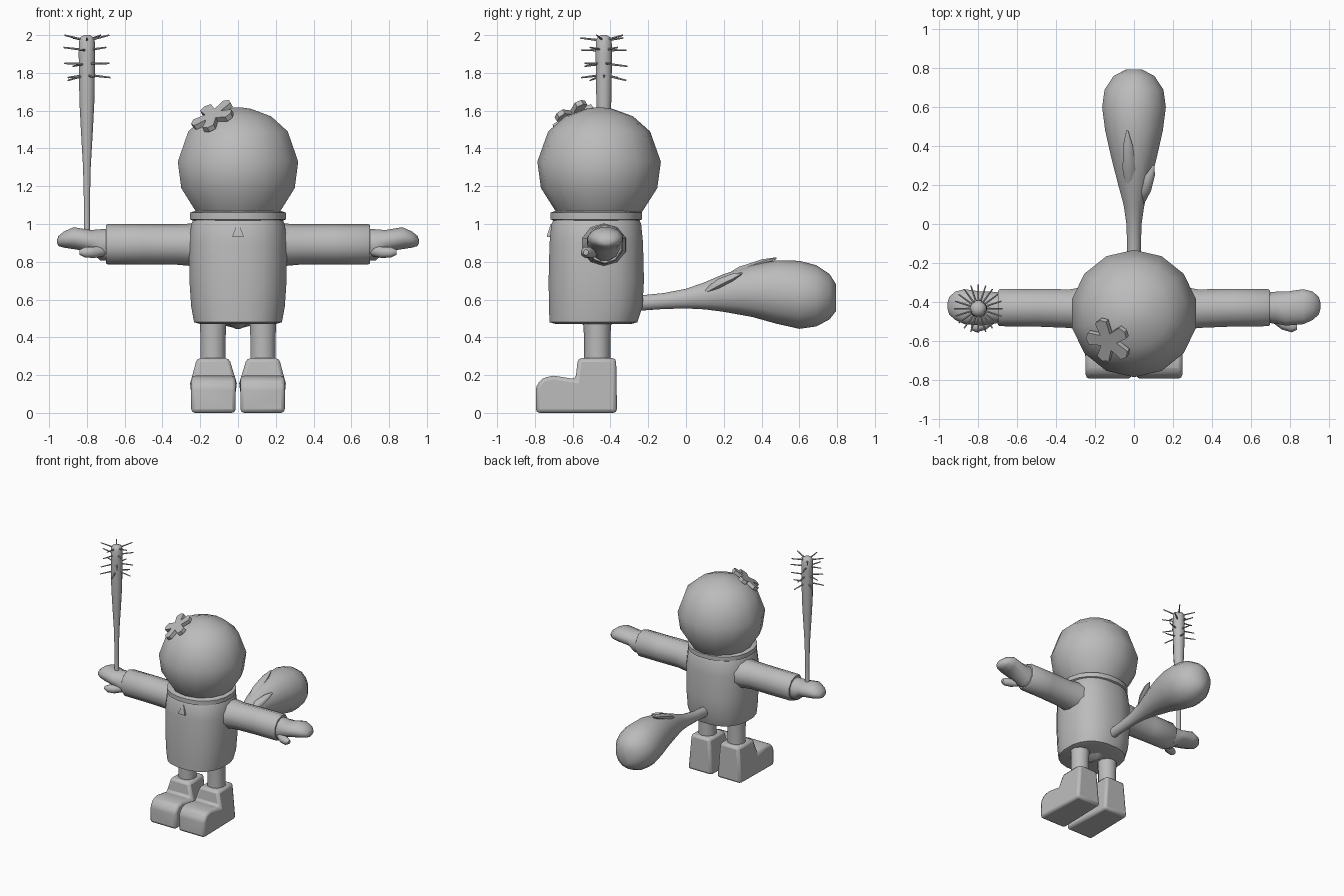
import bpy, bmesh, math
from mathutils import Vector, Matrix

cube = bpy.data.objects.get("Cube")
if cube:
    bpy.data.objects.remove(cube, do_unlink=True)

GREY = (0.5, 0.5, 0.5, 1)
mat = bpy.data.materials.new("plain grey")
mat.use_nodes = True
mat.diffuse_color = GREY
mat.node_tree.nodes["Principled BSDF"].inputs["Base Color"].default_value = GREY


def finish(name, bm, angle=50, mirror=False, bevel=0):
    """Turn a bmesh into a shaded object with the shared material."""
    bmesh.ops.recalc_face_normals(bm, faces=bm.faces)
    me = bpy.data.meshes.new(name)
    bm.to_mesh(me)
    bm.free()
    me.materials.append(mat)
    me.shade_smooth()
    me.set_sharp_from_angle(angle=math.radians(angle))
    ob = bpy.data.objects.new(name, me)
    bpy.context.scene.collection.objects.link(ob)
    if bevel:
        mod = ob.modifiers.new("Bevel", "BEVEL")
        mod.width = bevel
        mod.segments = 2
    if mirror:
        ob.modifiers.new("Mirror", "MIRROR").use_mirror_merge = False
    return ob


def loft(name, axis, rings, sides=14, power=2, **kw):
    """Skin rings (t, c1, c2, r1, r2) placed along an axis."""
    bm = bmesh.new()
    loops = []
    for t, c1, c2, r1, r2 in rings:
        loop = []
        for i in range(sides):
            a = math.tau * (i + 0.5) / sides
            c, s = math.cos(a), math.sin(a)
            p = c1 + r1 * math.copysign(abs(c) ** (2 / power), c)
            q = c2 + r2 * math.copysign(abs(s) ** (2 / power), s)
            co = {"X": (t, p, q), "Y": (p, t, q), "Z": (p, q, t)}[axis]
            loop.append(bm.verts.new(co))
        loops.append(loop)
    for a, b in zip(loops, loops[1:]):
        for i in range(sides):
            j = (i + 1) % sides
            bm.faces.new((a[i], a[j], b[j], b[i]))
    bm.faces.new(loops[0])
    bm.faces.new(loops[-1])
    return finish(name, bm, **kw)


def round_rings(profile, x, y):
    return [(z, x, y, r, r) for z, r in profile]


# Head, collar and torso
loft("head", "Z", round_rings([(1.03, 0.2), (1.06, 0.225), (1.19, 0.308), (1.33, 0.327),
     (1.49, 0.27), (1.57, 0.18), (1.61, 0.07), (1.617, 0.02)], 0, -0.46))
loft("torso", "Z", [(0.47, 0, -0.49, 0.2, 0.2), (0.48, 0, -0.49, 0.235, 0.235),
     (0.56, 0, -0.478, 0.25, 0.25), (0.7, 0, -0.475, 0.26, 0.255),
     (0.9, 0, -0.475, 0.262, 0.25), (1.0, 0, -0.475, 0.25, 0.24),
     (1.04, 0, -0.475, 0.23, 0.22)], sides=20, power=2.4)
loft("collar", "Z", [(1.015, 0, -0.475, 0.235, 0.225), (1.025, 0, -0.475, 0.256, 0.244),
     (1.06, 0, -0.475, 0.256, 0.244), (1.068, 0, -0.475, 0.235, 0.225)], sides=20, power=2.2)
loft("crotch", "Z", [(0.445, 0, -0.47, 0.015, 0.05), (0.48, 0, -0.47, 0.07, 0.1)], sides=8)
loft("chest_pendant", "Z", [(0.93, 0, -0.725, 0.042, 0.015), (0.94, 0, -0.725, 0.04, 0.015),
     (1.0, 0, -0.712, 0.008, 0.006)], sides=4, angle=20)

# Arms, hands and thumbs
loft("sleeve", "X", [(0.15, -0.435, 0.89, 0.13, 0.12), (0.25, -0.435, 0.89, 0.12, 0.112),
     (0.33, -0.435, 0.892, 0.104, 0.107), (0.5, -0.43, 0.893, 0.102, 0.107),
     (0.69, -0.43, 0.893, 0.1, 0.107), (0.7, -0.43, 0.893, 0.092, 0.1)],
     sides=10, mirror=True)
loft("hand", "X", [(0.68, -0.43, 0.89, 0.08, 0.088), (0.73, -0.43, 0.89, 0.085, 0.085),
     (0.78, -0.435, 0.91, 0.09, 0.06), (0.87, -0.425, 0.925, 0.093, 0.06),
     (0.92, -0.42, 0.918, 0.075, 0.045), (0.95, -0.42, 0.91, 0.045, 0.028),
     (0.957, -0.42, 0.908, 0.02, 0.012)], sides=12, mirror=True)
loft("thumb", "X", [(0.7, -0.47, 0.86, 0.03, 0.03), (0.76, -0.51, 0.85, 0.035, 0.032),
     (0.81, -0.527, 0.85, 0.032, 0.03), (0.838, -0.53, 0.85, 0.015, 0.015)],
     sides=8, mirror=True)

# Legs and boots
loft("leg", "Z", round_rings([(0.27, 0.07), (0.4, 0.07), (0.5, 0.075)], 0.132, -0.47),
     sides=10, mirror=True)
bm = bmesh.new()
outline = [(-0.795, 0), (-0.795, 0.14), (-0.76, 0.185), (-0.7, 0.197), (-0.585, 0.178),
           (-0.572, 0.29), (-0.37, 0.29), (-0.365, 0)]
base = bm.faces.new([bm.verts.new((0.012, y, z)) for y, z in outline])
side = bmesh.ops.extrude_face_region(bm, geom=[base])["geom"]
for v in side:
    if isinstance(v, bmesh.types.BMVert):
        v.co.x = 0.248
for v in bm.verts:
    if v.co.z > 0.25:
        v.co.x = 0.132 + (v.co.x - 0.13) * 0.72
    elif v.co.y > -0.5:
        v.co.x = 0.132 + (v.co.x - 0.13) * 0.92
finish("boot", bm, angle=40, mirror=True, bevel=0.02)

# Bushy tail with three tufts
loft("tail", "Y", [(-0.26, 0, 0.58, 0.036, 0.04), (-0.12, 0, 0.592, 0.036, 0.042),
     (0, 0, 0.605, 0.04, 0.052), (0.1, 0, 0.62, 0.055, 0.072), (0.2, 0, 0.635, 0.083, 0.1),
     (0.35, 0, 0.645, 0.122, 0.137), (0.48, 0, 0.64, 0.152, 0.168),
     (0.6, 0, 0.625, 0.168, 0.18), (0.69, 0, 0.62, 0.155, 0.162),
     (0.76, 0, 0.615, 0.108, 0.12), (0.795, 0, 0.61, 0.04, 0.07)])


def tuft(name, x, tip_x, y, z, length, rise, r):
    steps = ((0, 0.6), (0.35, 1), (0.75, 0.75), (1, 0.15))
    loft(name, "Y", [(y + length * t, x + (tip_x - x) * t, z + rise * t ** 0.8,
                      r * k, r * k * 0.8) for t, k in steps], sides=8)


tuft("long_tuft", -0.02, -0.035, 0.17, 0.69, 0.31, 0.13, 0.036)
tuft("side_tuft", 0.03, 0.1, 0.1, 0.64, 0.2, 0.1, 0.036)
tuft("root_tuft", 0, -0.005, -0.02, 0.61, 0.19, 0.07, 0.03)

# Spiked bat
BAT = Vector((-0.8, -0.435, 0))
loft("bat", "Z", round_rings([(0.86, 0.022), (0.88, 0.016), (1.1, 0.016), (1.3, 0.021),
     (1.5, 0.033), (1.65, 0.041), (1.9, 0.045), (1.97, 0.043), (1.99, 0.034),
     (2.0, 0.015)], BAT.x, BAT.y), sides=12)
bm = bmesh.new()
for row, z in enumerate((1.79, 1.85, 1.92, 1.97)):
    for k in range(5):
        a = math.tau * (k / 5 + row / 20)
        d = Vector((math.cos(a), math.sin(a), 0.12 * (row - 1.5) + 0.06 * (-1) ** k))
        m = Matrix.Translation(BAT + Vector((0, 0, z)) + d * 0.08)
        bmesh.ops.create_cone(bm, cap_ends=True, segments=6, radius1=0.006, radius2=0.004,
                              depth=0.09, matrix=m @ d.to_track_quat("Z", "Y").to_matrix().to_4x4())
finish("bat_nails", bm)

# Five-petal flower on the head
n = Vector((-0.42, -0.45, 0.78)).normalized()
u = (Vector((1, 0, 0)) - n * n.x).normalized()
v = n.cross(u)
centre = Vector((0, -0.46, 1.33)) + n * 0.292
bm = bmesh.new()
loop = []
for k in range(5):
    for da, r in ((-36, 0.05), (-17, 0.115), (0, 0.125), (17, 0.115)):
        a = math.radians(-32 + 72 * k + da)
        loop.append(bm.verts.new(centre + (u * math.cos(a) + v * math.sin(a)) * r))
face = bm.faces.new(loop)
top = bmesh.ops.extrude_face_region(bm, geom=[face])["geom"]
bmesh.ops.translate(bm, vec=n * 0.028, verts=[g for g in top if isinstance(g, bmesh.types.BMVert)])
finish("flower", bm, angle=30)
